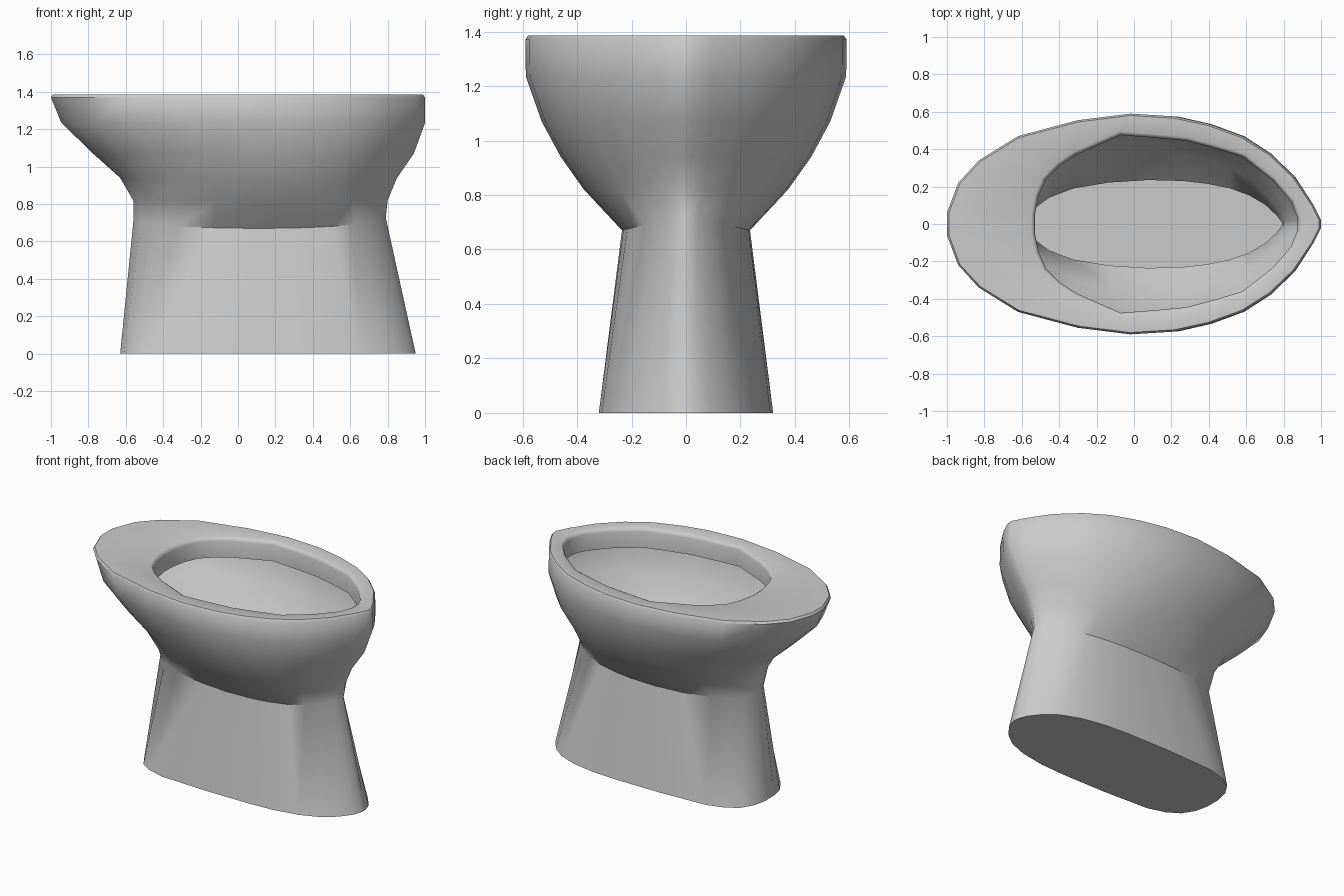
import bpy, bmesh

if "Cube" in bpy.data.objects:
    bpy.data.objects.remove(bpy.data.objects["Cube"])

# Half outlines, back end (-x) to front tip (+x)
RIM = [(-1, .06), (-.94, .22), (-.83, .34), (-.62, .47), (-.3, .555), (-.02, .59), (.22, .575),
       (.40, .535), (.58, .47), (.73, .375), (.86, .25), (.96, .1), (1, .02)]
FOOT = [(-.63, .05), (-.61, .14), (-.56, .22), (-.48, .27), (-.36, .305), (-.02, .32), (.3, .32),
        (.48, .31), (.65, .28), (.78, .23), (.87, .16), (.93, .08), (.95, .02)]
HOLE = [(-.53, .05), (-.51, .15), (-.47, .24), (-.40, .31), (-.31, .37), (-.07, .475), (.12, .46),
        (.28, .445), (.43, .405), (.58, .36), (.74, .235), (.84, .12), (.875, .03)]


def fit(outline, x0, x1, hy):
    """Stretch a half outline to the given x range and half width."""
    a, b = outline[0][0], outline[-1][0]
    top = max(y for _, y in outline)
    return [(x0 + (x - a) / (b - a) * (x1 - x0), y / top * hy) for x, y in outline]


def section(x0, x1, hy, blend):
    """Blend between the rim shape (0) and the foot shape (1)."""
    return [(p[0] + (q[0] - p[0]) * blend, p[1] + (q[1] - p[1]) * blend)
            for p, q in zip(fit(RIM, x0, x1, hy), fit(FOOT, x0, x1, hy))]


bm = bmesh.new()


def ring(half, z, z_end=None):
    """Mirror a half outline into a closed ring; ends may sit higher than sides."""
    z_end = z if z_end is None else z_end
    hy = max(y for _, y in half)
    pts = [(x, -y) for x, y in half] + [(x, y) for x, y in reversed(half)]
    return [bm.verts.new((x, y, z_end + (z - z_end) * abs(y) / hy)) for x, y in pts]


rings = [
    # Pedestal and neck
    ring(FOOT, 0),
    ring(section(-.558, .79, .235, .2), .67, .73),
    # Outer bowl
    ring(section(-.56, .80, .375, .1), .82),
    ring(section(-.63, .85, .46, 0), .94),
    ring(section(-.775, .94, .53, 0), 1.07),
    ring(section(-.945, 1.0, .588, 0), 1.235),
    # Rim with softened edges
    ring(RIM, 1.37),
    ring(fit(RIM, -.99, .99, .58), 1.385),
    ring(fit(HOLE, -.55, .895, .495), 1.385),
    ring(fit(HOLE, -.537, .882, .482), 1.378),
    # Inner lip, open below into the hollow shell
    ring(HOLE, 1.36),
    ring(HOLE, 1.25),
]
for lo, hi in zip(rings, rings[1:]):
    n = len(lo)
    for i in range(n):
        j = (i + 1) % n
        bm.faces.new((lo[i], lo[j], hi[j], hi[i]))
bm.faces.new(rings[0][::-1])

mesh = bpy.data.meshes.new("toilet_bowl")
bm.to_mesh(mesh)
bm.free()
bowl = bpy.data.objects.new("toilet_bowl", mesh)
bpy.context.collection.objects.link(bowl)
bpy.context.view_layer.objects.active = bowl
bowl.select_set(True)
bpy.ops.object.shade_smooth_by_angle(angle=0.75)
